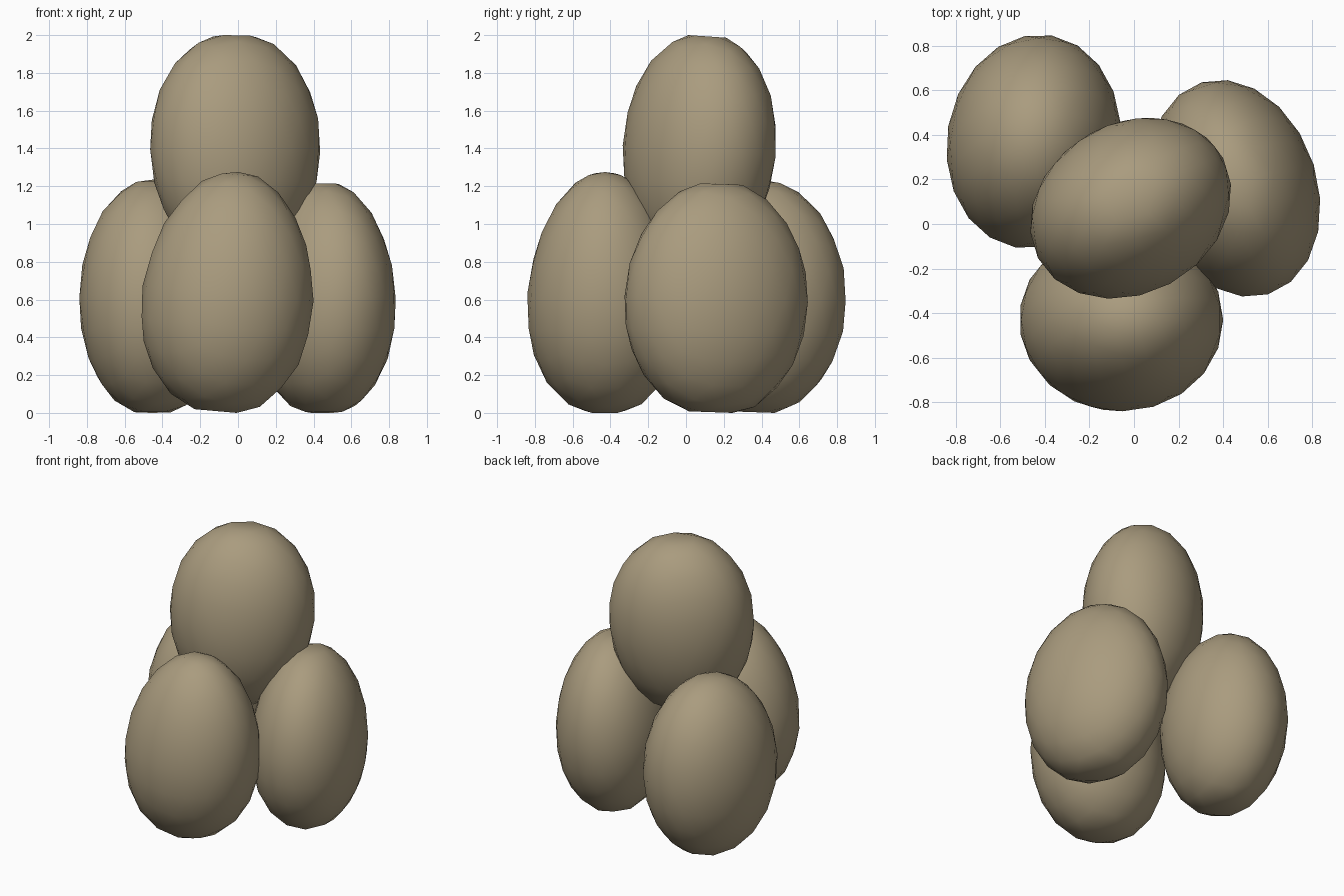
import bpy
import bmesh
from math import radians
from mathutils import Matrix, Vector

if "Cube" in bpy.data.objects:
    bpy.data.objects.remove(bpy.data.objects["Cube"], do_unlink=True)

tan = bpy.data.materials.new("matte tan")
tan.use_nodes = True
COLOUR = (0.40, 0.33, 0.21, 1)
tan.diffuse_color = COLOUR
tan.node_tree.nodes["Principled BSDF"].inputs["Base Color"].default_value = COLOUR


def egg(name, low, high, radii, turn=0, lean_x=0, lean_y=0,
        taper=(0, 0), flat=(0.96, 0.97)):
    """Coarse egg with blunt ends: tapered, leaned and turned to span its box."""
    bm = bmesh.new()
    bmesh.ops.create_icosphere(bm, subdivisions=3, radius=1)
    spin = (Matrix.Rotation(radians(lean_x), 3, "X")
            @ Matrix.Rotation(radians(lean_y), 3, "Y")
            @ Matrix.Rotation(radians(turn), 3, "Z"))
    for v in bm.verts:
        # Blunt the bottom and the top
        z = max(-flat[0], min(flat[1], v.co.z))
        v.co = spin @ Vector((v.co.x * (1 - taper[0] * z) * radii[0],
                              v.co.y * (1 - taper[1] * z) * radii[1],
                              z * radii[2]))
    # Set the egg between its lowest and highest corner
    for axis in range(3):
        values = [v.co[axis] for v in bm.verts]
        start, size = min(values), max(values) - min(values)
        for v in bm.verts:
            part = (v.co[axis] - start) / size
            v.co[axis] = low[axis] + part * (high[axis] - low[axis])
    for face in bm.faces:
        face.smooth = True
    mesh = bpy.data.meshes.new(name)
    bm.to_mesh(mesh)
    bm.free()
    mesh.materials.append(tan)
    obj = bpy.data.objects.new(name, mesh)
    bpy.context.collection.objects.link(obj)


# Three eggs standing in a ring
egg("front_egg", (-0.51, -0.84, 0), (0.40, -0.02, 1.275),
    (0.45, 0.41, 0.64), lean_y=5, taper=(0.09, 0.12), flat=(0.96, 0.99))
egg("left_egg", (0.07, -0.325, 0), (0.835, 0.645, 1.215),
    (0.36, 0.495, 0.61), turn=17, lean_x=-2, taper=(0.06, 0.02), flat=(0.95, 0.97))
egg("back_egg", (-0.84, -0.105, 0), (-0.06, 0.845, 1.235),
    (0.39, 0.475, 0.62), turn=-10, lean_x=-2, taper=(0.02, 0.02), flat=(0.95, 0.99))

# One egg resting on top of the ring
egg("top_egg", (-0.465, -0.335, 0.77), (0.435, 0.475, 2.0),
    (0.47, 0.377, 0.62), turn=28, lean_x=-4, taper=(-0.05, -0.03), flat=(0.98, 0.96))
